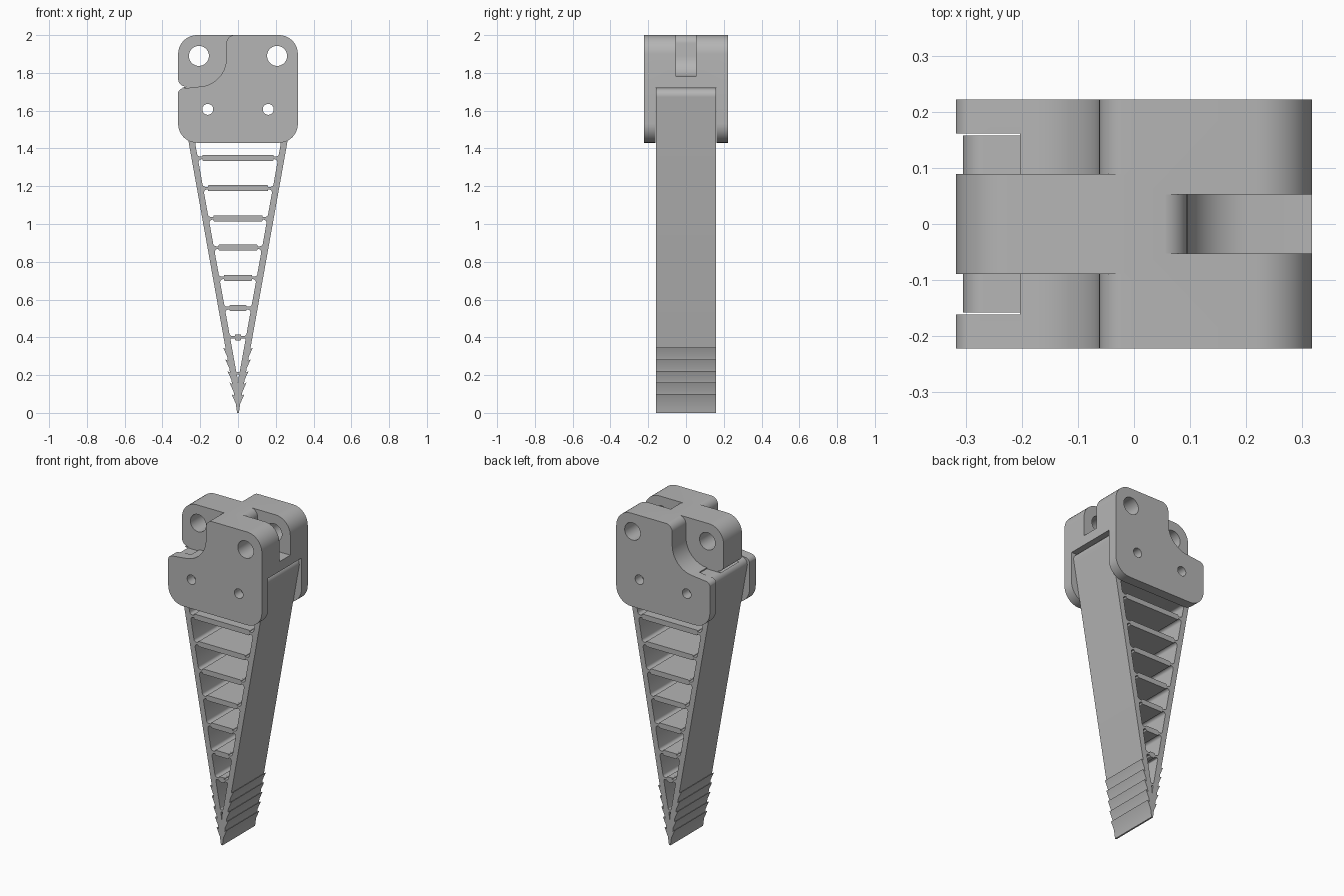
import bpy, bmesh, math
from mathutils import Vector

cube = bpy.data.objects.get("Cube")
if cube:
    bpy.data.objects.remove(cube, do_unlink=True)

grey = bpy.data.materials.new("light_grey")
grey.use_nodes = True
grey.diffuse_color = (0.46, 0.46, 0.46, 1)
grey.node_tree.nodes["Principled BSDF"].inputs["Base Color"].default_value = (0.46, 0.46, 0.46, 1)


def rounded(points, steps=10):
    """Outline from (x, z) or (x, z, corner radius) points."""
    out = []
    n = len(points)
    for i, p in enumerate(points):
        c = Vector(p[:2])
        r = p[2] if len(p) > 2 else 0
        if r == 0:
            out.append(c)
            continue
        a = Vector(points[i - 1][:2]) - c
        b = Vector(points[(i + 1) % n][:2]) - c
        half = a.angle(b) / 2
        t = min(r / math.tan(half), a.length * 0.99, b.length * 0.99)
        r = t * math.tan(half)
        a.normalize()
        b.normalize()
        centre = c + (a + b).normalized() * (r / math.sin(half))
        u = c + a * t - centre
        sweep = u.angle_signed(c + b * t - centre)
        for k in range(steps + 1):
            ang = -sweep * k / steps
            out.append(centre + Vector((u.x * math.cos(ang) - u.y * math.sin(ang),
                                        u.x * math.sin(ang) + u.y * math.cos(ang))))
    return out


def circle(x, z, r, n=40):
    return [(x + r * math.cos(math.tau * i / n), z + r * math.sin(math.tau * i / n)) for i in range(n)]


def box(x0, x1, z0, z1):
    return [(x0, z0), (x1, z0), (x1, z1), (x0, z1)]


def prism(name, outlines, y0, y1):
    """Extrude outlines in the xz plane from y0 to y1."""
    bm = bmesh.new()
    for outline in outlines:
        face = bm.faces.new([bm.verts.new((p[0], y0, p[1])) for p in outline])
        ext = bmesh.ops.extrude_face_region(bm, geom=[face])
        moved = [v for v in ext["geom"] if isinstance(v, bmesh.types.BMVert)]
        bmesh.ops.translate(bm, verts=moved, vec=(0, y1 - y0, 0))
    bmesh.ops.remove_doubles(bm, verts=bm.verts, dist=1e-5)
    bmesh.ops.recalc_face_normals(bm, faces=bm.faces)
    mesh = bpy.data.meshes.new(name)
    bm.to_mesh(mesh)
    bm.free()
    mesh.materials.append(grey)
    obj = bpy.data.objects.new(name, mesh)
    bpy.context.collection.objects.link(obj)
    return obj


def activate(obj):
    bpy.ops.object.select_all(action="DESELECT")
    obj.select_set(True)
    bpy.context.view_layer.objects.active = obj


def cut(obj, outlines, y0, y1):
    cutter = prism("cutter", outlines, y0, y1)
    cutter.hide_render = True
    mod = obj.modifiers.new("cut", "BOOLEAN")
    mod.operation = "DIFFERENCE"
    mod.solver = "EXACT"
    mod.object = cutter
    activate(obj)
    bpy.ops.object.modifier_apply(modifier=mod.name)
    bpy.data.objects.remove(cutter, do_unlink=True)


def smooth(obj):
    activate(obj)
    bpy.ops.object.shade_smooth_by_angle(angle=math.radians(25))


# Head block, with a notch under the hinge tongue
W, TOP, LOW = 0.317, 2.0, 1.43
head = prism("head_block", [rounded([
    (W, LOW, 0.1), (W, TOP, 0.1), (-W, TOP, 0.1), (-W, 1.735, 0.04),
    (-0.275, 1.727), (-W, 1.715, 0.02), (-W, LOW, 0.1)])], -0.222, 0.222)

# Clearance on both sides of the tongue
clearance = rounded([
    (-0.4, 2.1), (0, 2.1), (0, 2.0005), (-0.062, 2.0005, 0.045),
    (-0.062, 1.742, 0.148), (-0.318, 1.715, 0.03), (-0.318, 1.6), (-0.4, 1.6)])
for side in (-1, 1):
    cut(head, [clearance], side * 0.089, side * 0.3)
    cut(head, [box(-0.4, -0.203, 1.69, 1.76)], side * 0.089, side * 0.161)

# Slot for the neighbouring tongue
cut(head, [rounded([
    (0.4, 2.1), (0.03, 2.1), (0.03, 2.0005), (0.095, 2.0005, 0.045),
    (0.095, 1.78, 0.11), (0.4, 1.78)])], -0.053, 0.053)

# Pocket that holds the finger, then pin and screw holes
cut(head, [box(-0.4, 0.4, 1.3, 1.72)], -0.161, 0.161)
screws = [circle(s * 0.16, 1.607, 0.029) for s in (-1, 1)]
cut(head, [circle(s * 0.207, 1.89, 0.053) for s in (-1, 1)] + screws, -0.4, 0.4)
smooth(head)


# Finger: a tapered wedge with barbs near the tip
def outer(z):
    return 0.18 * z + 0.003


def inner(z):
    return 0.18 * z - 0.03


FINGER_TOP, DEPTH = 1.719, 0.158
right = [(outer(FINGER_TOP), FINGER_TOP, 0.04)]
for i in range(5):
    z = 0.345 - 0.0615 * i
    right += [(outer(z), z - 0.008), (outer(z) + 0.013, z), (outer(z - 0.05), z - 0.05)]
right.append((0.005, 0))
left = [(-p[0], *p[1:]) for p in reversed(right)]
finger = prism("finger_frame", [rounded(right + left)], -DEPTH, DEPTH)

# Open cells between the ribs
ribs = [0.21, 0.40, 0.555, 0.715, 0.875, 1.03, 1.19, 1.35]
cells = [[(-0.005, 0.203), (0, 0.15), (0.005, 0.203)]]
for a, b in zip(ribs, ribs[1:] + [1.447]):
    lo, hi = a + 0.007, b - 0.007
    r = min(0.016, inner(lo) * 0.6)
    cells.append(rounded([(-inner(lo), lo, r), (inner(lo), lo, r),
                          (inner(hi), hi, r), (-inner(hi), hi, r)], 5))
cut(finger, cells + screws, -0.3, 0.3)
smooth(finger)

# Thicker middles of the ribs, leaving thin hinges at the ends
for i, z in enumerate(ribs[1:]):
    half = inner(z) - 0.025
    prism(f"rib_{i + 1}", [rounded([(*p, 0.005) for p in box(-half, half, z - 0.016, z + 0.016)], 3)],
          -DEPTH, DEPTH)
